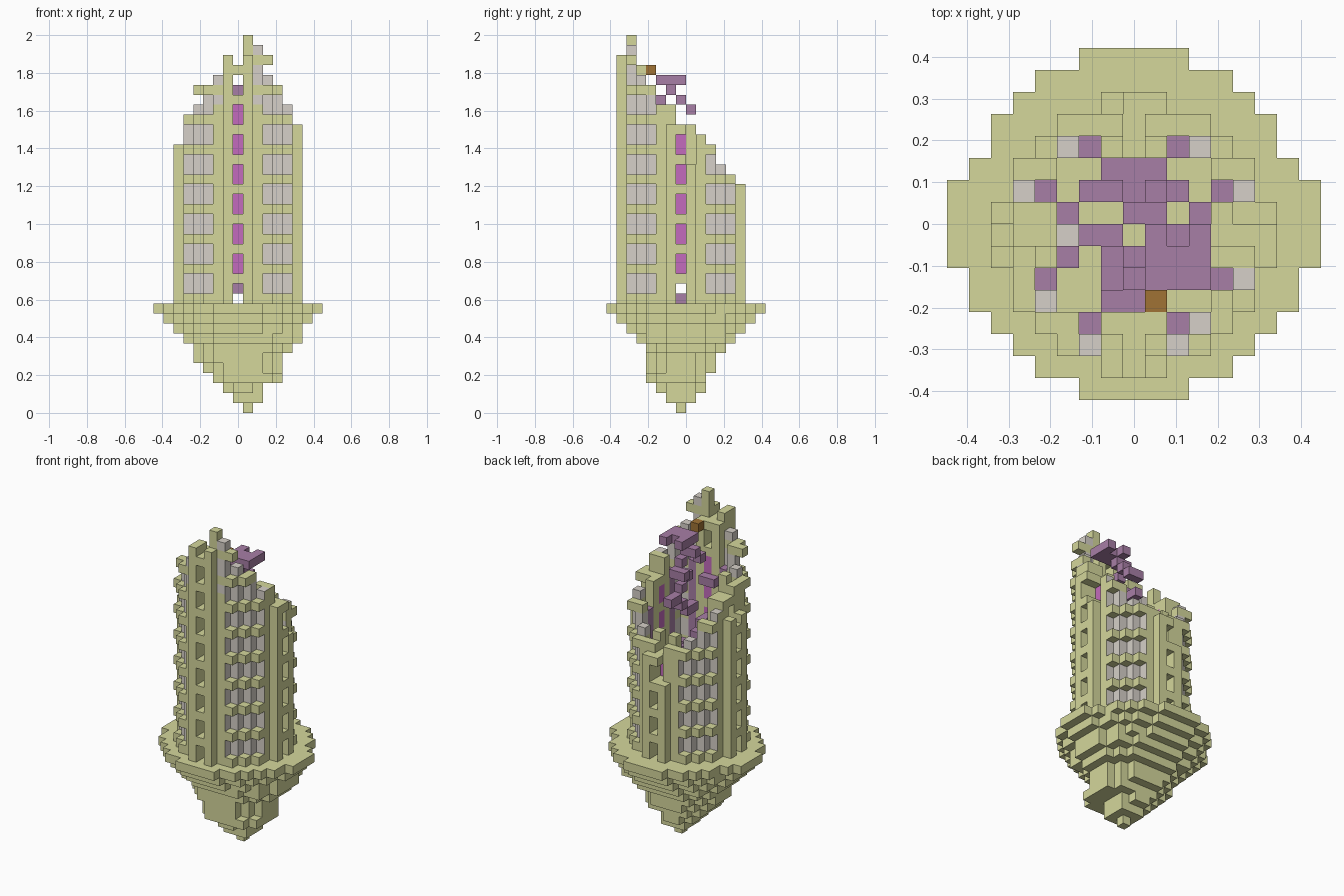
import bpy, bmesh, math
from mathutils import Vector

if "Cube" in bpy.data.objects:
    bpy.data.objects.remove(bpy.data.objects["Cube"], do_unlink=True)

V = 2 / 38                      # block size
CX, CY = 8, 7                   # tower axis in block indices
FLOOR = 11                      # first tower layer


def material(name, rgb):
    m = bpy.data.materials.new(name)
    m.use_nodes = True
    col = (*rgb, 1)
    m.diffuse_color = col
    m.node_tree.nodes["Principled BSDF"].inputs["Base Color"].default_value = col
    return m


MATS = [material("olive_stone", (.66, .68, .33)),
        material("grey_stone", (.67, .63, .58)),
        material("mauve_stone", (.39, .21, .38)),
        material("magenta_glass", (.55, .145, .51)),
        material("brown_wood", (.35, .17, .035))]
OLIVE, GREY, MAUVE, MAGENTA, BROWN = range(len(MATS))

cells = {}                      # (i, j, k) -> (part, colour)


def put(i, j, k, part, colour):
    cells.setdefault((i, j, k), (part, colour))


def put_tower(dx, dy, k, part, colour):
    put(CX + dx, CY + dy, k, part, colour)


# Rim disc: half width of every row
RIM = [2, 4, 5, 6, 7, 7, 8, 8, 8, 8, 7, 6, 6, 5, 4, 2]
for j, h in enumerate(RIM):
    for i in range(CX - h, CX + h + 1):
        put(i, j, FLOOR - 1, "rim", OLIVE)

# Tapering rock below the rim: x and y extent of each layer
ROCK = [(9, 9, 7, 7), (8, 10, 6, 8), (7, 10, 5, 9), (6, 12, 4, 9), (5, 12, 4, 10),
        (4, 12, 4, 10), (4, 13, 4, 11), (3, 14, 3, 12), (2, 14, 2, 13), (1, 15, 1, 14)]
for k, (i0, i1, j0, j1) in enumerate(ROCK):
    a, b = (i1 - i0 + 1) / 2, (j1 - j0 + 1) / 2
    power = 2.3 if k < 8 else 1.85
    for i in range(i0, i1 + 1):
        for j in range(j0, j1 + 1):
            u, v = abs(i - (i0 + i1) / 2) / a, abs(j - (j0 + j1) / 2) / b
            if u ** power + v ** power <= 1.01:
                put(i, j, k, "rock_base", OLIVE)

# Broken top edge: limits across x and along y
TOP_X = [27, 30, 31, 33, 34, 36, 35, 38, 37, 33, 33, 31, 29]
TOP_Y = [36, 38, 35, 33, 31, 31, 30, 29, 28, 27, 25, 24, 23]


def tower_top(dx, dy):
    if dx >= 5 and dy == 1:                         # broken side pilaster
        return 25
    if dx == -1 and dy == 6:                        # broken back pilaster
        return 20
    return min(TOP_X[dx + 6], TOP_Y[dy + 6])


def tower_cell(dx, dy, k, top):
    """Part and colour of a tower block, or None where it is open."""
    lo, hi = sorted((abs(dx), abs(dy)))
    if lo == 0 and hi >= 4:                         # slot windows
        if k % 3 == 1:
            return "window_band", OLIVE
        if hi == 4 and k >= FLOOR + 3 and k + (1 - k) % 3 < min(top, 32):
            return "window_pane", MAGENTA
        return None
    if lo == 1 and hi >= 4:
        return "pilaster", OLIVE
    if lo + hi == 7 and lo >= 2:
        return "wall", OLIVE if k % 3 == 2 else GREY
    if lo + hi == 8 and lo >= 3 and k % 3 == 2:
        return "ledge", OLIVE
    if (lo, hi) == (2, 4) and k < min(top - 2, 30):
        return "wall_lining", MAUVE
    return None


for dx in range(-6, 7):
    for dy in range(-6, 7):
        top = tower_top(dx, dy)
        for k in range(FLOOR, top):
            found = tower_cell(dx, dy, k, top)
            if found:
                put_tower(dx, dy, k, *found)

# Broken stubs of ledge and wall near the peak
for dx, dy, k in [(3, -5, 35), (-4, -4, 32), (-3, -5, 32)]:
    put_tower(dx, dy, k, "ledge", OLIVE)
put_tower(3, -4, 33, "wall", GREY)

# Spiral stair with broken treads and a landing
for k in range(FLOOR, 28):
    a = math.pi + math.radians(60) * (k - FLOOR)
    for r in (1, 2):
        put_tower(round(r * math.cos(a)), round(r * math.sin(a)), k, "spiral_stair", MAUVE)
for dx, dy, k in [(0, -1, 12), (0, 1, 30), (1, 1, 30), (1, 0, 31), (0, -2, 31), (0, -1, 32),
                  (1, -1, 32), (-1, 3, 21), (0, 3, 21), (1, 3, 21), (0, 2, 21), (-2, 2, 22),
                  (2, 2, 20), (-3, 1, 23), (-3, -1, 25), (3, 1, 19), (-1, -3, 28), (0, -3, 28),
                  (1, 0, 28), (1, -1, 29), (2, -1, 29)]:
    put_tower(dx, dy, k, "spiral_stair", MAUVE)
for dx in (1, 2, 3):
    for dy in (-2, -1, 0):
        if (dx, dy) != (2, 0):
            put_tower(dx, dy, 33, "landing", MAUVE)
put_tower(1, -3, 34, "wooden_block", BROWN)
put_tower(-3, 0, 24, "loose_block", GREY)


def face_colour(cell, part, colour, n):
    """Wall ends beside the pilasters are olive on their outward side."""
    if part == "wall":
        dx, dy, k = cell[0] - CX, cell[1] - CY, cell[2]
        if abs(dx) == 2 and n[1] * dy > 0 and k < 31:
            return OLIVE
        if abs(dy) == 2 and n[0] * dx > 0:
            return OLIVE
    return colour


# Build one mesh per part from the exposed block faces
NORMALS = [Vector(s * (a == b) for b in range(3)) for a in range(3) for s in (-1, 1)]
for part in sorted({p for p, c in cells.values()}):
    bm = bmesh.new()
    for cell, (p, colour) in cells.items():
        if p != part:
            continue
        mid = Vector(((cell[0] - CX) * V, (cell[1] - 7.5) * V, (cell[2] + .5) * V))
        for n in NORMALS:
            if tuple(int(c + d) for c, d in zip(cell, n)) in cells:
                continue
            u = Vector((n.y, n.z, n.x))
            w = n.cross(u)
            corners = [mid + (n + u * s + w * t) * V / 2
                       for s, t in ((-1, -1), (1, -1), (1, 1), (-1, 1))]
            f = bm.faces.new([bm.verts.new(c) for c in corners])
            f.material_index = face_colour(cell, part, colour, n)
    bmesh.ops.remove_doubles(bm, verts=bm.verts, dist=V / 100)
    mesh = bpy.data.meshes.new(part)
    bm.to_mesh(mesh)
    bm.free()
    for m in MATS:
        mesh.materials.append(m)
    bpy.context.scene.collection.objects.link(bpy.data.objects.new(part, mesh))
